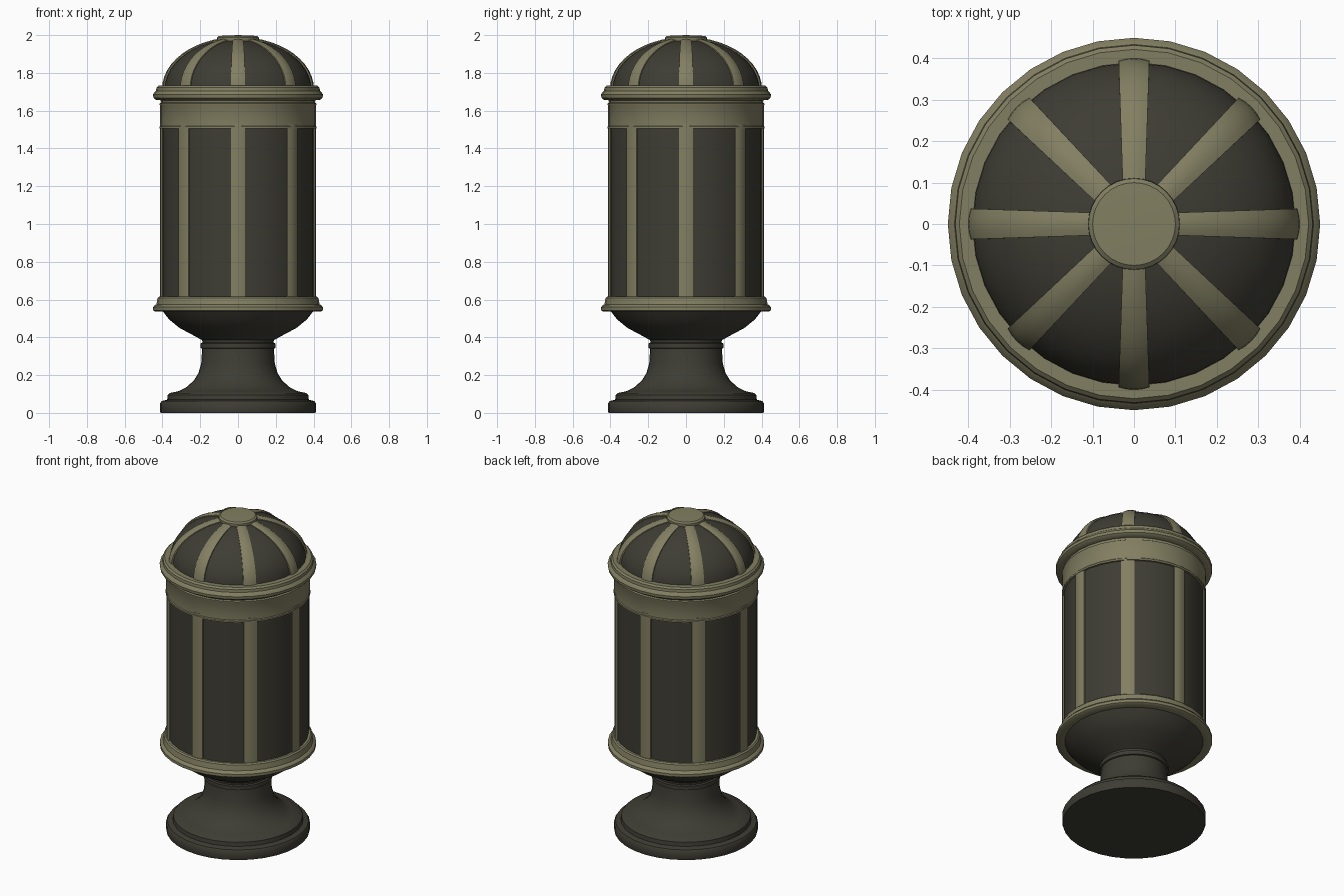
import bpy, bmesh, math

if "Cube" in bpy.data.objects:
    bpy.data.objects.remove(bpy.data.objects["Cube"])

SEG = 32

def material(name, rgb):
    m = bpy.data.materials.new(name)
    m.diffuse_color = (*rgb, 1)
    m.use_nodes = True
    m.node_tree.nodes["Principled BSDF"].inputs["Base Color"].default_value = m.diffuse_color
    return m

DARK = material("dark_bronze", (0.048, 0.046, 0.034))
OLIVE = material("olive_brass", (0.225, 0.212, 0.122))

def finish(bm, name, mat, angle=35):
    bmesh.ops.remove_doubles(bm, verts=bm.verts, dist=1e-5)
    bmesh.ops.recalc_face_normals(bm, faces=bm.faces)
    me = bpy.data.meshes.new(name)
    bm.to_mesh(me)
    bm.free()
    me.materials.append(mat)
    ob = bpy.data.objects.new(name, me)
    bpy.context.collection.objects.link(ob)
    bpy.ops.object.select_all(action='DESELECT')
    ob.select_set(True)
    bpy.context.view_layer.objects.active = ob
    bpy.ops.object.shade_smooth_by_angle(angle=math.radians(angle))
    return ob

def lathe(name, profile, mat, closed=False):
    """Revolve (radius, height) points around z."""
    bm = bmesh.new()
    pts = profile + profile[:1] if closed else profile
    vs = [bm.verts.new((r, 0, z)) for r, z in pts]
    es = [bm.edges.new(p) for p in zip(vs, vs[1:])]
    bmesh.ops.spin(bm, geom=vs + es, cent=(0, 0, 0), axis=(0, 0, 1),
                   angle=math.tau, steps=SEG, use_merge=False)
    return finish(bm, name, mat)

def ribs(name, path, mat, depth, bulge):
    """Eight radial bars; path holds (radius, height, half width, normal angle)."""
    bm = bmesh.new()
    for k in range(8):
        a = k * math.tau / 8
        ca, sa = math.cos(a), math.sin(a)
        rows = []
        for r, z, w, n in path:
            row = []
            for t, d in ((-w, -depth), (-w, -bulge), (-w * .5, -bulge * .25), (0, 0),
                         (w * .5, -bulge * .25), (w, -bulge), (w, -depth)):
                x, h = r + d * math.cos(n), z + d * math.sin(n)
                row.append(bm.verts.new((x * ca - t * sa, x * sa + t * ca, h)))
            rows.append(row)
        for p, q in zip(rows, rows[1:]):
            for i in range(7):
                j = (i + 1) % 7
                bm.faces.new((p[i], p[j], q[j], q[i]))
        bm.faces.new(rows[0])
        bm.faces.new(rows[-1])
    return finish(bm, name, mat)

# Pedestal: plinth, flared stem and bowl
lathe("pedestal", [
    (0, 0), (0.41, 0), (0.413, 0.01), (0.413, 0.05), (0.405, 0.062), (0.375, 0.07),
    (0.372, 0.095), (0.362, 0.105), (0.315, 0.115), (0.275, 0.135), (0.235, 0.17),
    (0.21, 0.21), (0.195, 0.26), (0.19, 0.34), (0.198, 0.343), (0.198, 0.368),
    (0.188, 0.372), (0.19, 0.385), (0.235, 0.41), (0.31, 0.45), (0.365, 0.495),
    (0.40, 0.54), (0, 0.54)], DARK)

# Drum walls between the collars
lathe("drum_panels", [(0, 0.55), (0.404, 0.55), (0.404, 1.55), (0, 1.55)], DARK)

# Lower collar
lathe("lower_collar", [
    (0.39, 0.537), (0.44, 0.537), (0.449, 0.543), (0.449, 0.56), (0.441, 0.57),
    (0.432, 0.575), (0.426, 0.608), (0.418, 0.615), (0.39, 0.615)], OLIVE, True)

# Upper band and cornice
lathe("upper_band", [
    (0.39, 1.505), (0.416, 1.505), (0.416, 1.515), (0.412, 1.52), (0.412, 1.625),
    (0.416, 1.632), (0.416, 1.638), (0.405, 1.645), (0.39, 1.645)], OLIVE, True)
lathe("cornice", [
    (0.36, 1.64), (0.408, 1.64), (0.41, 1.655), (0.435, 1.658), (0.448, 1.668),
    (0.45, 1.685), (0.442, 1.698), (0.434, 1.705), (0.432, 1.722), (0.422, 1.732),
    (0.36, 1.732)], OLIVE, True)

# Vertical bars on the drum
ribs("drum_bars", [(0.414, 0.59, 0.038, 0), (0.414, 1.53, 0.038, 0)], OLIVE, 0.03, 0.007)

# Dome, an ellipse of revolution
def dome(t, inset=0):
    return (0.402 - inset) * math.cos(t), 1.715 + (0.275 - inset) * math.sin(t)

N = 12
lathe("dome", [dome(math.pi / 2 * i / N, 0.01) for i in range(N)] + [(0, 1.98)], DARK)

# Tapering dome ribs
path = []
for i in range(N):
    t = math.radians(78) * i / (N - 1)
    r, z = dome(t)
    n = math.atan2(math.sin(t) / 0.275, math.cos(t) / 0.402)
    path.append((r, z, 0.024 + 0.013 * r / 0.4, n))
ribs("dome_ribs", path, OLIVE, 0.03, 0.006)

# Crown cap
lathe("crown_cap", [(0, 1.96), (0.105, 1.96), (0.111, 1.975), (0.11, 1.988),
                    (0.10, 1.996), (0, 2.0)], OLIVE)
